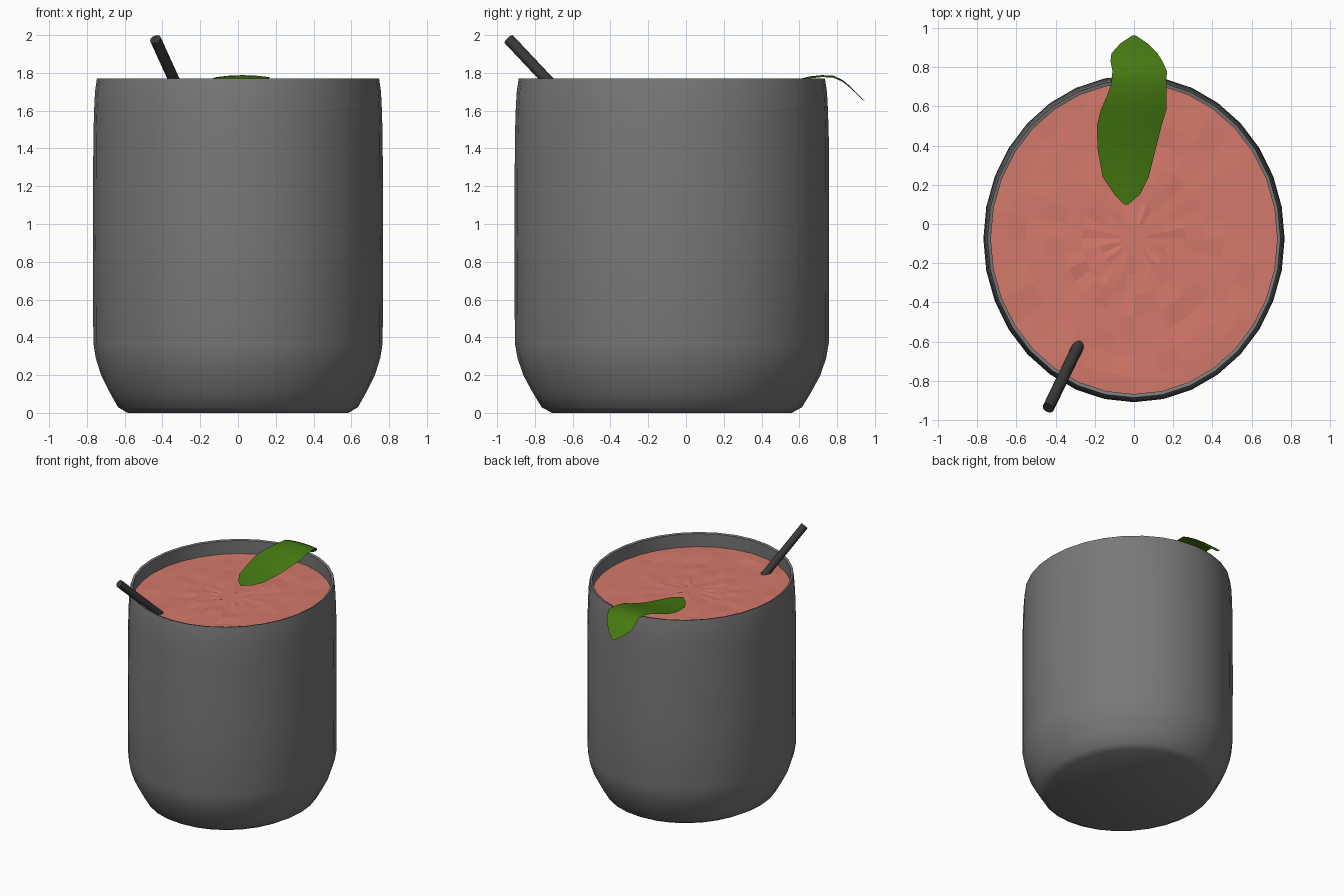
import bpy, bmesh, math, random
from mathutils import Vector

if "Cube" in bpy.data.objects:
    bpy.data.objects.remove(bpy.data.objects["Cube"])

random.seed(4)
CY, RATIO, SEG = -0.075, 1.085, 32     # cup centre in y, depth/width ratio, sides


def material(name, rgb):
    m = bpy.data.materials.new(name)
    m.diffuse_color = (*rgb, 1)
    m.use_nodes = True
    m.node_tree.nodes["Principled BSDF"].inputs["Base Color"].default_value = m.diffuse_color
    return m


grey = material("cup grey", (0.19, 0.19, 0.19))
pink = material("smoothie pink", (0.66, 0.19, 0.145))
green = material("leaf green", (0.06, 0.19, 0.006))
dark = material("straw charcoal", (0.04, 0.04, 0.04))


def finish(name, bm, mat, smooth=None):
    me = bpy.data.meshes.new(name)
    bm.to_mesh(me)
    bm.free()
    me.materials.append(mat)
    ob = bpy.data.objects.new(name, me)
    bpy.context.collection.objects.link(ob)
    if smooth:
        bpy.ops.object.select_all(action='DESELECT')
        ob.select_set(True)
        bpy.context.view_layer.objects.active = ob
        bpy.ops.object.shade_smooth_by_angle(angle=math.radians(smooth))
    return ob


def lathe(profile, bump=0.0):
    """Elliptical lathe from the bottom centre along (radius, z); both ends capped."""
    bm = bmesh.new()
    rings = []
    for i, (r, z) in enumerate(profile):
        inner = 0 < i < len(profile)
        rings.append([bm.verts.new((r * math.cos(a), CY + RATIO * r * math.sin(a),
                                    z + (random.uniform(-bump, bump) if inner else 0)))
                      for a in (2 * math.pi * k / SEG for k in range(SEG))])
    for lo, hi in zip(rings, rings[1:]):
        for k in range(SEG):
            n = (k + 1) % SEG
            bm.faces.new((lo[k], lo[n], hi[n], hi[k]))
    bm.faces.new(rings[0][::-1])
    bm.faces.new(rings[-1])
    return bm


# Cup: outer wall, thin lip, inner wall and floor
cup = [(0.585, 0), (0.635, 0.03), (0.68, 0.11), (0.725, 0.2), (0.753, 0.29), (0.766, 0.37),
       (0.768, 0.9), (0.766, 1.45), (0.762, 1.6), (0.757, 1.7), (0.747, 1.77),
       (0.73, 1.765), (0.732, 1.68), (0.738, 1.45), (0.738, 0.38), (0.69, 0.2), (0.58, 0.06)]
finish("cup", lathe(cup), grey, 35)

# Smoothie: slightly lumpy surface from the wall to the middle
surface = [(0.736, 1.655)] + [(0.736 * f, 1.656) for f in (0.88, 0.75, 0.62, 0.49, 0.36, 0.23, 0.1)]
bm = lathe(surface, 0.005)
bmesh.ops.delete(bm, geom=[f for f in bm.faces if len(f.verts) == SEG and
                           f.calc_area() > 1], context='FACES_ONLY')
finish("smoothie", bm, pink)

# Straw leaning out over the rim
tip = Vector((-0.437, -0.938, 1.978))
axis = Vector((-0.155, -0.32, 0.34)).normalized()
length = 0.6
bm = bmesh.new()
bmesh.ops.create_cone(bm, cap_ends=True, segments=16, radius1=0.03, radius2=0.03, depth=length)
bm.transform(axis.to_track_quat('Z', 'Y').to_matrix().to_4x4())
bmesh.ops.translate(bm, verts=bm.verts, vec=tip - axis * length / 2)
finish("straw", bm, dark, 40)

# Leaf draped over the rim: (y, left x, right x, z)
rows = [(0.10, -0.05, -0.03, 1.672), (0.15, -0.10, 0.03, 1.677), (0.24, -0.16, 0.075, 1.684),
        (0.38, -0.185, 0.11, 1.706), (0.50, -0.19, 0.14, 1.738), (0.58, -0.17, 0.165, 1.763),
        (0.66, -0.135, 0.165, 1.782), (0.72, -0.115, 0.165, 1.788), (0.78, -0.11, 0.168, 1.785),
        (0.83, -0.12, 0.145, 1.762), (0.87, -0.115, 0.12, 1.728), (0.92, -0.07, 0.07, 1.678),
        (0.96, -0.01, 0.01, 1.635)]
bm = bmesh.new()
grid = []
for y, l, r, z in rows:
    grid.append([bm.verts.new((l + (r - l) * t, y, z - 0.012 * (2 * t - 1) ** 2 * (r - l) / 0.33))
                 for t in (0, 0.25, 0.5, 0.75, 1)])
for a, b in zip(grid, grid[1:]):
    for k in range(4):
        bm.faces.new((a[k], a[k + 1], b[k + 1], b[k]))
finish("leaf", bm, green, 60)
